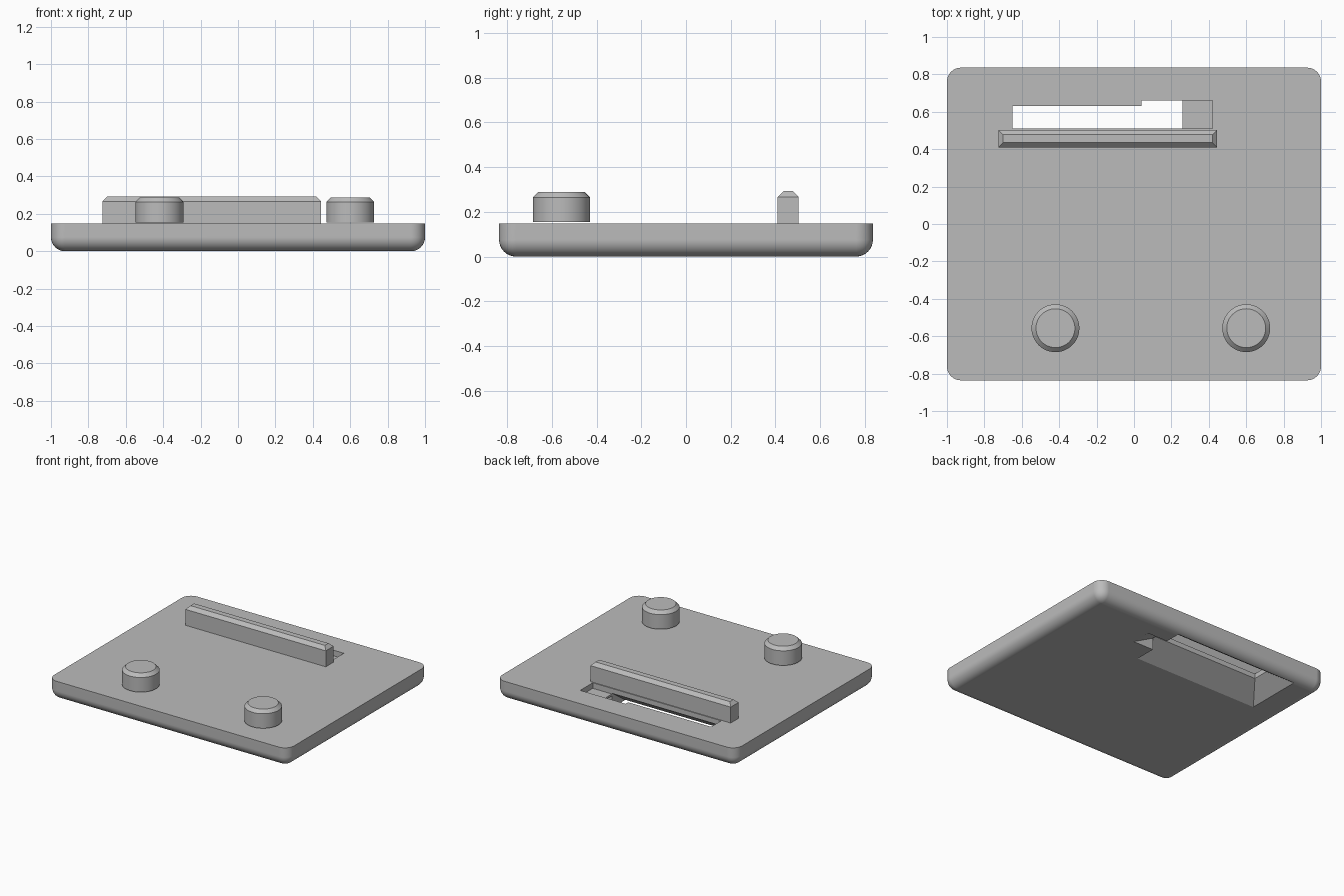
import bpy
import bmesh

if "Cube" in bpy.data.objects:
    bpy.data.objects.remove(bpy.data.objects["Cube"], do_unlink=True)

grey = bpy.data.materials.new("plain_grey")
grey.use_nodes = True
grey.diffuse_color = (0.5, 0.5, 0.5, 1)
grey.node_tree.nodes["Principled BSDF"].inputs["Base Color"].default_value = (0.5, 0.5, 0.5, 1)


def add_object(name, bm):
    bmesh.ops.recalc_face_normals(bm, faces=bm.faces)
    mesh = bpy.data.meshes.new(name)
    bm.to_mesh(mesh)
    bm.free()
    mesh.materials.append(grey)
    obj = bpy.data.objects.new(name, mesh)
    bpy.context.collection.objects.link(obj)
    return obj


def tapered_box(low, high, z0, z1):
    """Block between two rectangles given as (x0, x1, y0, y1)."""
    bm = bmesh.new()
    for (x0, x1, y0, y1), z in ((low, z0), (high, z1)):
        for x, y in ((x0, y0), (x1, y0), (x1, y1), (x0, y1)):
            bm.verts.new((x, y, z))
    bm.verts.ensure_lookup_table()
    v = bm.verts
    bm.faces.new(v[0:4])
    bm.faces.new(v[4:8])
    for i in range(4):
        j = (i + 1) % 4
        bm.faces.new((v[i], v[j], v[j + 4], v[i + 4]))
    bmesh.ops.recalc_face_normals(bm, faces=bm.faces)
    return bm


def bevel(bm, keep, width, segments):
    edges = [e for e in bm.edges if keep(e)]
    bmesh.ops.bevel(bm, geom=edges, offset=width, segments=segments,
                    profile=0.5, affect='EDGES')


def select_only(obj):
    bpy.ops.object.select_all(action='DESELECT')
    obj.select_set(True)
    bpy.context.view_layer.objects.active = obj


def smooth(obj):
    select_only(obj)
    bpy.ops.object.shade_smooth_by_angle(angle=0.5)
    obj.modifiers.new("flat_face_normals", 'WEIGHTED_NORMAL').keep_sharp = True


def cut(target, bm):
    cutter = add_object("cutter", bm)
    cutter.hide_render = True
    mod = target.modifiers.new("cut", 'BOOLEAN')
    mod.operation = 'DIFFERENCE'
    mod.solver = 'EXACT'
    mod.object = cutter
    select_only(target)
    bpy.ops.object.modifier_apply(modifier=mod.name)
    bpy.data.objects.remove(cutter, do_unlink=True)


# Base plate, rounded on its corners and lower rim
PLATE_TOP = 0.147
outline = (-1, 1, -0.836, 0.836)
bm = tapered_box(outline, outline, 0, PLATE_TOP)
bevel(bm, lambda e: min(v.co.z for v in e.verts) < 0.01, 0.075, 8)
plate = add_object("base_plate", bm)

# Long slot with a flared mouth underneath
slot = (-0.65, 0.26, 0.51, 0.63)
cut(plate, tapered_box((-0.782, 0.26, 0.334, 0.796), slot, -0.011, 0.11))
cut(plate, tapered_box(slot, slot, 0.09, 0.3))

# Wider keyhole at the slot's end, with a shallow ledge above a ramp
keyhole = (0.04, 0.26, 0.51, 0.66)
pocket = (0.04, 0.42, 0.51, 0.66)
cut(plate, tapered_box(keyhole, keyhole, -0.1, 0.3))
cut(plate, tapered_box(pocket, pocket, 0.105, 0.3))
cut(plate, tapered_box((0.2, 0.449, 0.51, 0.66), (0.2, 0.26, 0.51, 0.66), -0.01, 0.09))
smooth(plate)

# Raised bar in front of the slot
bar = (-0.725, 0.445, 0.41, 0.503)
bm = tapered_box(bar, bar, PLATE_TOP, 0.292)
bevel(bm, lambda e: min(v.co.z for v in e.verts) > 0.28, 0.025, 1)
add_object("raised_bar", bm)

# Two round pegs with chamfered tops
for name, x in (("right_peg", -0.42), ("left_peg", 0.6)):
    bm = bmesh.new()
    bmesh.ops.create_cone(bm, cap_ends=True, segments=48, radius1=0.128,
                          radius2=0.128, depth=0.134)
    bevel(bm, lambda e: min(v.co.z for v in e.verts) > 0, 0.024, 1)
    bmesh.ops.translate(bm, verts=bm.verts, vec=(x, -0.557, 0.221))
    smooth(add_object(name, bm))
